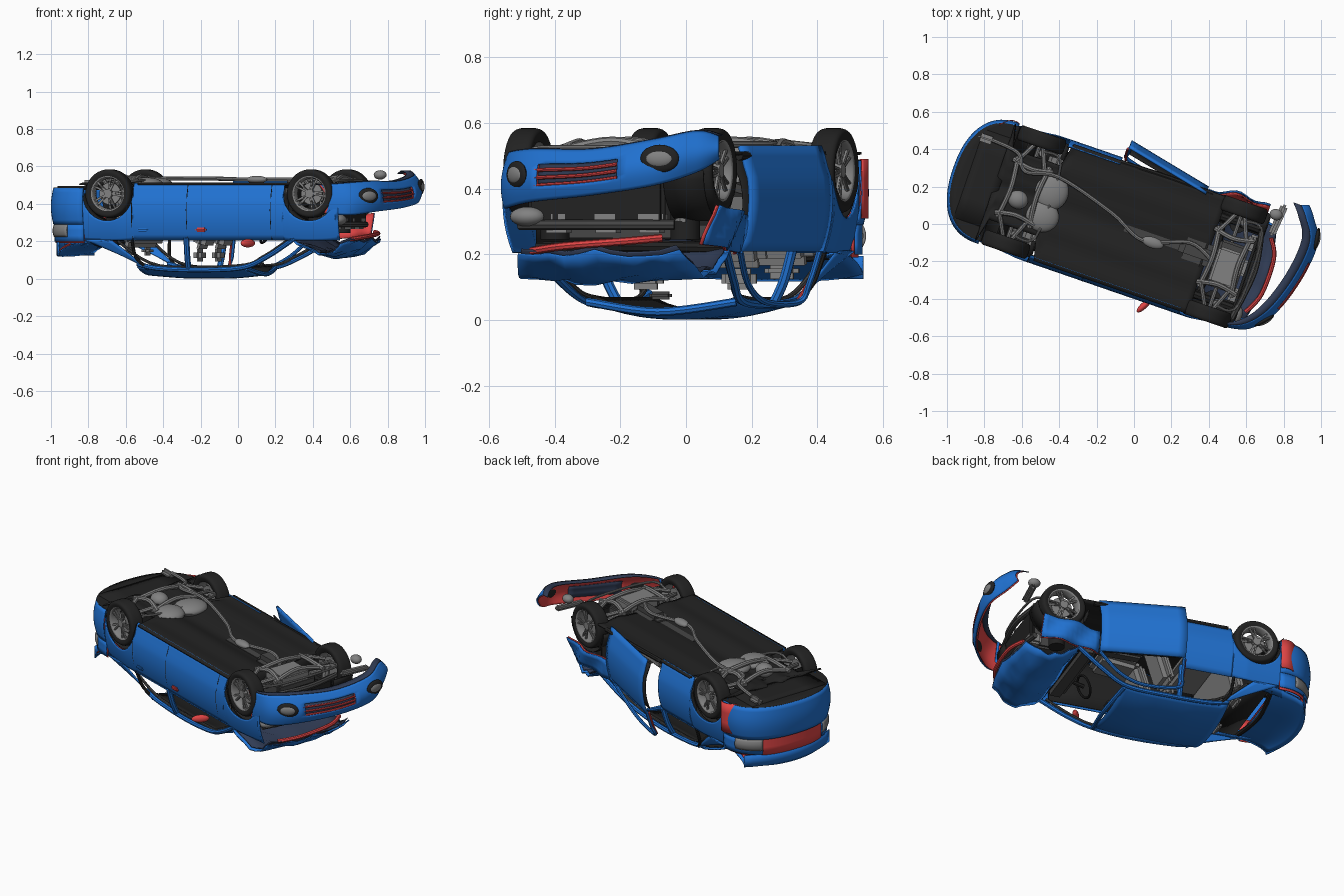
import bpy, bmesh, math, random
from math import sin, cos, pi, sqrt, radians
from mathutils import Vector, Matrix

if "Cube" in bpy.data.objects:
    bpy.data.objects.remove(bpy.data.objects["Cube"])
random.seed(4)

# local frame: u = towards nose, v = sideways, z up (car lies on its roof)
M = Matrix.Translation((-.06, -.012, 0)) @ Matrix.Rotation(radians(-19), 4, 'Z')
MI = M.inverted()
def L(x, y, z):
    return MI @ Vector((x, y, z))

def mat(name, c):
    m = bpy.data.materials.new(name); m.diffuse_color = (*c, 1); return m
BLUE = mat("blue_paint", (.015, .17, .65)); RED = mat("red_inner", (.75, .06, .06))
BLACK = mat("black", (.016, .016, .016)); NAVY = mat("dark_primer", (.03, .045, .09))
DARK = mat("dark_grey", (.06, .06, .06)); GREY = mat("metal_grey", (.22, .22, .22))

def finish(name, me, m=None, thick=0):
    ob = bpy.data.objects.new(name, me)
    bpy.context.collection.objects.link(ob)
    me.materials.append(m or GREY)
    me.polygons.foreach_set("use_smooth", [True] * len(me.polygons))
    me.set_sharp_from_angle(angle=radians(35))
    if thick:
        s = ob.modifiers.new("thickness", 'SOLIDIFY'); s.thickness = thick; s.offset = 0
    ob.matrix_world = M
    return ob

def grid(name, fn, S, T, m, thick=.006, skip=None):
    S = [i / S for i in range(S + 1)] if isinstance(S, int) else S
    T = [i / T for i in range(T + 1)]
    n = len(T)
    V = [fn(s, t) for s in S for t in T]
    F = [(i*n+j, i*n+j+1, (i+1)*n+j+1, (i+1)*n+j) for i in range(len(S)-1) for j in range(n-1)
         if not (skip and skip((S[i]+S[i+1])/2, (T[j]+T[j+1])/2))]
    me = bpy.data.meshes.new(name); me.from_pydata(V, [], F)
    return finish(name, me, m, thick)

def shape(name, c, size, m=None, kind='box', rot=(0, 0, 0), bevel=.012):
    bm = bmesh.new()
    if kind == 'ball': bmesh.ops.create_uvsphere(bm, u_segments=24, v_segments=12, radius=.5)
    elif kind == 'cyl': bmesh.ops.create_cone(bm, cap_ends=True, segments=28, radius1=.5, radius2=.5, depth=1)
    else: bmesh.ops.create_cube(bm, size=1)
    bmesh.ops.scale(bm, vec=size, verts=bm.verts)
    if kind == 'box' and bevel:
        bmesh.ops.bevel(bm, geom=bm.edges[:], offset=min(bevel, min(size)*.4), segments=2, affect='EDGES')
    R = Matrix.Rotation(rot[2], 4, 'Z') @ Matrix.Rotation(rot[1], 4, 'Y') @ Matrix.Rotation(rot[0], 4, 'X')
    bmesh.ops.transform(bm, matrix=Matrix.Translation(c) @ R, verts=bm.verts)
    me = bpy.data.meshes.new(name); bm.to_mesh(me); bm.free()
    return finish(name, me, m)

def spline(P, s):
    n = len(P) - 1; x = min(s * n, n - 1e-6); i = int(x); f = x - i
    a, b, c, d = [Vector(P[max(0, min(n, i + k))]) for k in (-1, 0, 1, 2)]
    return .5 * (2*b + (c-a)*f + (2*a-5*b+4*c-d)*f*f + (3*b-a-3*c+d)*f**3)

def tube(name, pts, r, m=None, n=6):
    k = n * (len(pts) - 1)
    P = [spline(pts, i / k) for i in range(k + 1)] if k > n else pts
    cu = bpy.data.curves.new(name, 'CURVE'); cu.dimensions = '3D'
    cu.bevel_depth = r; cu.bevel_resolution = 2; cu.use_fill_caps = True
    sp = cu.splines.new('POLY'); sp.points.add(len(P) - 1)
    for q, p in zip(sp.points, P): q.co = (*p, 1)
    tmp = bpy.data.objects.new("tmp", cu)
    me = bpy.data.meshes.new_from_object(tmp)
    bpy.data.objects.remove(tmp)
    return finish(name, me, m)

# wheels: lathed tyre and rim, spokes, disc
WZ, AR, FW, RW = .455, .145, .58, -.56
def lathe(name, prof, u, v, sg, m):
    return grid(name, lambda s, t: (u + spline(prof, t)[0]*cos(2*pi*s), v + sg*spline(prof, t)[1],
                WZ + spline(prof, t)[0]*sin(2*pi*s)), 40, 16, m, 0)
for wu in (FW, RW):
    for sg in (-1, 1):
        v = sg * .295
        lathe("tyre", [(.088, -.035), (.115, -.042), (.128, -.03), (.13, 0), (.128, .03), (.115, .042), (.088, .035)], wu, v, sg, BLACK)
        lathe("rim_barrel", [(.088, .035), (.094, .037), (.086, .03), (.08, 0), (.088, -.035)], wu, v, sg, None)
        shape("hub", (wu, v+sg*.02, WZ), (.045, .045, .025), None, 'cyl', (pi/2, 0, 0))
        shape("brake_disc", (wu, v-sg*.01, WZ), (.12, .12, .012), None, 'cyl', (pi/2, 0, 0))
        for i in range(10):
            a = 2*pi*(i//2)/5 + (.16 if i % 2 else -.16)
            shape("spoke", (wu+.052*cos(a), v+sg*.024, WZ+.052*sin(a)), (.075, .012, .011), None, rot=(0, -a, 0), bevel=.003)
        grid("wheel_well", lambda s, t: (wu + .15*cos(pi*s), sg*(.19+.13*t), WZ - .15*sin(pi*s)), 18, 1, BLACK)

# body sides with wheel arches cut in the column heights
def side_v(u, z):
    w = .345 - .03*((z-.36)/.15)**2 - (.005 if z > .44 else 0)
    return w - .02*max(0, abs(u)-.5)/.2
def ztop(u):
    for w in (FW, RW):
        d = abs(u - w)
        if d < AR: return WZ - sqrt(AR*AR - d*d)
    return .512 - .02*max(0, -u - .5)/.2
def columns(a, b):
    us = [a + (b-a)*i/60 for i in range(61)]
    us += [w + k*AR*f for w in (FW, RW) for k in (-1, 1) for f in (.9, .97, .9999, 1.0001) if a < w + k*AR*f < b]
    return sorted(us)
def panel(name, a, b, sg):
    def f(u, t):
        z = .205 + (ztop(u) - .205)*t
        return (u, sg*side_v(u, z), z)
    return grid(name, f, columns(a, b), 10, BLUE)
panel("body_side_near", -.71, .74, -1)
panel("body_side_far", -.71, -.12, 1)
for u in (-.42, -.11, .365):
    tube("door_seam", [(u, -side_v(u, z)-.001, z) for z in (.21, .3, .4, .5)], .003, BLACK, 3)
shape("door_handle_recess", (-.03, -.338, .262), (.06, .02, .025), RED)
shape("rear_handle", (-.36, -.338, .262), (.06, .02, .02), BLUE)

# far front door swung ajar on its hinge
DA = radians(12)
def door(u, v, z):
    d = .365 - u
    return (.365 - d*cos(DA), v + d*sin(DA), z)
grid("open_door", lambda s, t: door(-.115+.48*s, side_v(0, .21+.3*t), .21+.32*t), 10, 10, BLUE, .012)
grid("open_door_trim", lambda s, t: door(-.1+.45*s, side_v(0, .21+.3*t)-.03, .22+.27*t), 8, 8, BLACK)
tube("open_door_frame", [door(-.11, .31, .21), door(-.11, .28, .12), door(-.1, .25, .055), door(.1, .25, .055), door(.24, .27, .11), door(.36, .31, .21)], .01, BLUE)
tube("door_seal", [door(-.12, .3, .21), door(-.12, .27, .12), door(-.11, .24, .06)], .006, RED)

# roof, rails and pillars
grid("roof", lambda s, t: (-.42+.62*s, (.5*t-.25), .004 + .045*abs(2*t-1)**2.5 + .06*max(0, .35-s)**1.3 + .1*max(0, s-.7)**1.5), 20, 16, BLUE)
grid("roof_lining", lambda s, t: (-.40+.58*s, (.46*t-.23), .022 + .045*abs(2*t-1)**2.5), 8, 10, BLACK)
for sg in (-1, 1):
    tube("roof_rail", [(.49, sg*.31, .215), (.33, sg*.28, .12), (.18, sg*.252, .06), (-.05, sg*.255, .047), (-.3, sg*.25, .055), (-.42, sg*.25, .08)], .013, BLUE)
    tube("rail_seal", [(.45, sg*.29, .21), (.3, sg*.265, .12), (.15, sg*.24, .07), (-.3, sg*.24, .07), (-.52, sg*.28, .2)], .008, DARK)
    tube("middle_pillar", [(-.12, sg*.315, .22), (-.125, sg*.285, .12), (-.13, sg*.25, .05)], .016, BLUE)
    tube("quarter_divider", [(-.43, sg*.31, .21), (-.42, sg*.28, .12), (-.38, sg*.255, .07)], .009, BLACK)
    grid("rear_pillar", lambda s, t: (-.36-.19*t-.12*s*(.3+t), sg*(.25+.06*t), .045+.165*t**.9+.025*s*(1-t)), 4, 8, BLUE)
    grid("rear_shoulder", lambda s, t: (-.55-.28*s, sg*(.312-.05*t-.05*s*s), .207-.02*s-.012*t), 6, 2, BLUE)
tube("windscreen_header", [(.19, -.24, .055), (.22, 0, .025), (.19, .24, .055)], .013, BLUE)
tube("windscreen_base", [(.48, -.3, .22), (.52, 0, .225), (.48, .3, .22)], .018, BLACK)
shape("inside_mirror", (.2, 0, .075), (.02, .07, .025), DARK)
shape("near_mirror", (.245, -.365, .19), (.035, .1, .045), RED, 'ball', (0, 0, -.5))

# tail: bumper, lamps, boot lid
def tail(a, k):
    return (-.70 - (.25*k)*max(0, cos(a))**.8, (.33*k)*math.copysign(abs(sin(a))**.88, sin(a)))
def tail_fn(z0, z1, bulge, k=1.0, span=1.0, mid=.5):
    return lambda s, t: (*tail(pi*(mid-.5+span*(s-.5)), k + bulge*(sin(pi*t)-.5)), z0 + (z1-z0)*t)
grid("rear_bumper", tail_fn(.29, .485, .05), 40, 8, BLUE)
grid("rear_upper_panel", tail_fn(.2, .29, .0, .965), 40, 3, BLUE, .006, lambda s, t: .3 < s < .7)
grid("rear_inner_panel", tail_fn(.19, .33, .0, .93), 30, 3, RED)
for mid in (.2, .8):
    grid("tail_lamp", tail_fn(.225, .288, .03, .98, .2, mid), 10, 5, None, .01)
grid("bumper_underside", lambda s, t: (-.69 + (tail(pi*(s-.5), .98)[0]+.69)*t, tail(pi*(s-.5), .98)[1], .485), 28, 6, BLACK)
grid("torn_bumper_end", lambda s, t: (-.70-.10*s, .338+.012*sin(pi*s)-.04*s*s, .31+.18*t), 12, 3, RED, .004)
def lid(dz, k):
    return lambda s, t: (-.68-.23*s*(1-.35*(2*t-1)**2)-.02*s, (2*t-1)*.29*k, .185-.045*s+.02*abs(2*t-1)**3-.02*s**6+dz)
grid("boot_lid", lid(0, 1), 10, 14, BLUE)
grid("boot_lid_inner", lid(.014, .95), 10, 14, RED)
grid("boot_lid_back", lambda s, t: (*lid(0, 1)(1, s)[:2], .125+.07*t), 14, 2, BLUE)
tube("rear_window_base", [(-.67, -.27, .2), (-.7, 0, .18), (-.67, .27, .2)], .014, BLACK)

# buckled bonnet with dark inner skin, and crumpled far wing
bump = [[random.uniform(-.012, .012) for _ in range(11)] for _ in range(9)]
def bonnet(dz, k):
    def f(s, t):
        w = .32 - .06*s*s
        return (.47+.31*s+.04*s*sin(pi*t), (2*t-1)*w*k,
                .222 - .105*sin(pi*min(1, s*.95))**.9*(.82+.18*sin(pi*t)) + bump[round(s*8)][round(t*10)] + dz)
    return f
grid("buckled_bonnet", bonnet(0, 1), 8, 10, BLUE)
grid("bonnet_inner", bonnet(.014, .96), 8, 10, NAVY)
tube("bonnet_torn_lip", [(.77, -.22, .21), (.82, -.1, .225), (.82, .1, .24), (.77, .2, .25)], .012, RED)
def wing(dv):
    return lambda s, t: (.37+.34*s, .335+.035*sin(pi*s*.8)+.012*sin(11*s+3*t)-.03*(1-t)-dv, .2+.03*s+.12*t)
grid("crumpled_wing", wing(0), 12, 4, BLUE)
grid("crumpled_wing_inner", wing(.012), 12, 4, RED)

# front bumper torn loose on the far side
BP = [(.47, -.54, .35, .50), (.6, -.55, .34, .51), (.74, -.47, .36, .52), (.88, -.29, .38, .52),
      (.965, -.1, .41, .55), (.945, .03, .45, .575), (.92, .1, .49, .56)]
def bumper(off):
    def f(s, t):
        x, y, a, b = spline(BP, s)
        q = off + .025*sin(pi*t) - .03*t*t
        return L(x + q*.85, y - q*.5*(1-s), a + (b-a)*t)
    return f
openings = lambda s, t: (.36 < s < .57 and .25 < t < .68)
grid("front_bumper", bumper(0), 42, 14, BLUE, .005, openings)
grid("bumper_inner", bumper(-.012), 42, 14, RED, .004, openings)
grid("bumper_ledge", lambda s, t: Vector(bumper(0)(s, 1)) + Vector((-.045*t, 0, .002)), 30, 2, NAVY, .004)
grid("grille_backing", lambda s, t: bumper(-.015)(.35+.23*s, .2+.5*t), 8, 3, NAVY, .004)
for t in (.3, .45, .6):
    tube("grille_bar", [bumper(-.004)(.35+.22*i/5, t) for i in range(6)], .006, RED, 3)
for s, ang in ((.27, -.75), (.69, .15)):
    p = Vector(bumper(-.004)(s, .55))
    shape("fog_lamp_surround", p, (.03, .12, .085), BLACK, 'ball', (0, 0, ang))
    shape("fog_lamp", p + Vector((.004, -.003 if s < .5 else 0, 0)), (.03, .09, .055), None, 'ball', (0, 0, ang))

# floor pan, bulkheads, dashboard, seats
def floor(s, t):
    u, w = -.72+1.2*s, 2*t-1
    edge = .6 if abs(u-RW) < .15 else 1
    return (u, w*.33*edge, .505-.025*math.exp(-(w*5)**2)+.004*sin(26*t))
grid("floor_pan", floor, 40, 24, BLACK, .01)
grid("boot_floor", lambda s, t: (-.69-.18*s, (2*t-1)*.25, .485), 4, 4, BLACK, .02)
grid("firewall", lambda s, t: (.46, (2*s-1)*.31, .23+.27*t), 4, 4, BLACK, .01)
grid("rear_bulkhead", lambda s, t: (-.56-.06*t, (2*s-1)*.28, .22+.27*t), 4, 4, BLACK, .01)
grid("rear_shelf", lambda s, t: (-.52-.14*s, (2*t-1)*.28, .205), 2, 2, BLACK)
grid("near_door_trim", lambda s, t: (-.42+.85*s, -.305, .215+.28*t), 4, 3, BLACK)
grid("far_rear_door_trim", lambda s, t: (-.42+.29*s, .305, .215+.28*t), 4, 3, BLACK)
tube("far_sill", [(-.12, .32, .5), (.15, .325, .5), (.4, .32, .5)], .014, BLACK)
shape("dashboard", (.41, 0, .27), (.12, .58, .1), DARK, bevel=.03)
shape("centre_console", (.2, 0, .44), (.4, .07, .1), DARK)
tube("steering_wheel", [(.28+.03*cos(a), -.15+.065*sin(a), .25+.058*cos(a)) for a in [i*pi/4 for i in range(9)]], .007, BLACK, 3)
tube("steering_column", [(.28, -.15, .25), (.4, -.15, .28)], .012, BLACK)
for v in (-.15, .15):
    shape("seat_cushion", (.1, v, .42), (.24, .2, .07), None, rot=(0, -.1, 0), bevel=.025)
    shape("seat_back", (-.05, v, .29), (.07, .19, .27), None, rot=(0, .3, 0), bevel=.03)
    shape("headrest", (-.1, v, .125), (.045, .11, .065), None, bevel=.02)
    shape("rear_headrest", (-.5, v, .15), (.045, .11, .05), None, bevel=.02)
shape("rear_bench", (-.33, 0, .42), (.22, .52, .08), None, bevel=.03)
shape("rear_backrest", (-.46, 0, .29), (.08, .52, .25), None, rot=(0, .25, 0), bevel=.03)

# engine bay
shape("engine_block", (.6, -.02, .39), (.16, .26, .2), DARK)
shape("sump", (.6, -.03, .5), (.15, .2, .07), None)
shape("gearbox", (.43, 0, .48), (.22, .12, .1), DARK, bevel=.03)
shape("radiator", (.71, -.03, .38), (.03, .44, .18), BLACK)
for z in (.29, .47):
    tube("radiator_beam", [(.71, -.28, z), (.745, 0, z), (.71, .22, z)], .016, DARK)
for v in (-.16, 0, .14):
    shape("bay_part", (.69, v, .3), (.07, .09, .07), None)
shape("near_headlamp", (.72, -.25, .315), (.08, .11, .06), None, 'ball')
for sg in (-1, 1):
    tube("bay_side_rail", [(.46, sg*.22, .4), (.7, sg*.22, .42)], .022, BLACK)
    shape("strut_tower", (FW, sg*.21, .33), (.09, .09, .17), BLACK, 'cyl')
shape("loose_air_duct", L(.77, .02, .5), (.04, .18, .03), None, rot=(0, 0, -.1))
shape("loose_lamp_part", L(.76, .05, .555), (.07, .06, .05), None, 'ball')

# underside: exhaust, tank, suspension
tube("exhaust_pipe", [L(*p) for p in ((-.76, .45, .52), (-.62, .38, .53), (-.58, .28, .54), (-.4, .25, .535),
     (-.12, .06, .535), (.05, -.09, .53), (.3, -.1, .53), (.42, -.2, .53))], .011)
shape("silencer", L(-.79, .455, .505), (.1, .045, .045), None, bevel=.02)
shape("catalyst", L(.1, -.1, .53), (.12, .06, .04), None, 'ball')
for x, y, w in ((-.44, .17, .2), (-.49, .04, .17)):
    shape("fuel_tank", L(x, y, .505), (.18, w, .075), None, 'ball')
shape("differential", L(-.62, .13, .52), (.11, .1, .08), None, 'ball')
for w in (FW, RW):
    tube("axle", [(w, -.28, WZ), (w, .28, WZ)], .011)
    for d in (-.09, .09):
        tube("subframe_beam", [(w+d, -.17, .515), (w+d*.8, 0, .545), (w+d, .17, .515)], .014)
    for sg in (-1, 1):
        tube("subframe_side", [(w-.11, sg*.15, .52), (w, sg*.13, .54), (w+.11, sg*.15, .52)], .014)
        for d in (-.09, .07):
            tube("control_arm", [(w+d, sg*.14, .53), (w+d*.3, sg*.26, .5)], .012)
        tube("damper", [(w+.03, sg*.23, .49), (w+.03, sg*.21, .3)], .022)
    tube("anti_roll_bar", [(w+.03, -.24, .51), (w+.14, -.2, .525), (w+.14, .2, .525), (w+.03, .24, .51)], .007)

for m in bpy.data.materials:
    if m.users and not m.is_grease_pencil:
        m.use_nodes = True
        m.node_tree.nodes["Principled BSDF"].inputs["Base Color"].default_value = m.diffuse_color
